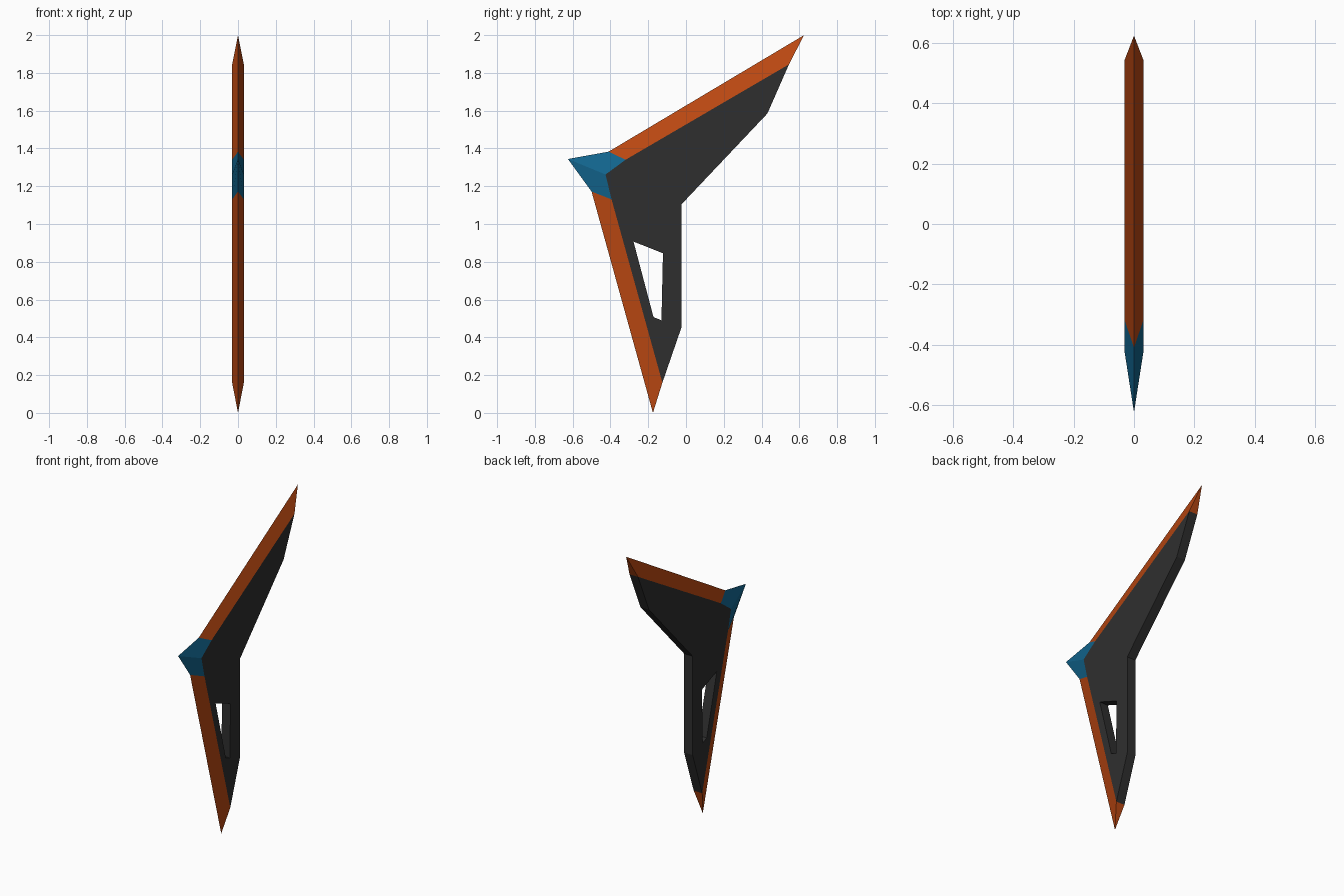
import bpy
import bmesh

HALF = 0.031  # half thickness of the blade

cube = bpy.data.objects.get("Cube")
if cube:
    bpy.data.objects.remove(cube, do_unlink=True)


def material(name, rgb):
    mat = bpy.data.materials.new(name)
    mat.use_nodes = True
    mat.diffuse_color = (*rgb, 1)
    mat.node_tree.nodes["Principled BSDF"].inputs["Base Color"].default_value = (*rgb, 1)
    return mat


def finish(name, bm, mat):
    bmesh.ops.recalc_face_normals(bm, faces=bm.faces)
    mesh = bpy.data.meshes.new(name)
    bm.to_mesh(mesh)
    bm.free()
    mesh.materials.append(mat)
    obj = bpy.data.objects.new(name, mesh)
    bpy.context.collection.objects.link(obj)
    return obj


def plate(name, loops, mat):
    """Flat plate from (y, z) outlines; later loops are holes."""
    bm = bmesh.new()
    edges = []
    for loop in loops:
        verts = [bm.verts.new((-HALF, y, z)) for y, z in loop]
        edges += [bm.edges.new((a, b)) for a, b in zip(verts, verts[1:] + verts[:1])]
    bmesh.ops.triangle_fill(bm, edges=edges, use_beauty=True, normal=(-1, 0, 0))
    result = bmesh.ops.extrude_face_region(bm, geom=bm.faces[:], use_keep_orig=True)
    moved = [v for v in result["geom"] if isinstance(v, bmesh.types.BMVert)]
    bmesh.ops.translate(bm, verts=moved, vec=(2 * HALF, 0, 0))
    return finish(name, bm, mat)


def wedge(name, panels, mat):
    """Sharpened edge: ridge points on the centre plane, base points on both sides."""
    bm = bmesh.new()
    for ridge, base in panels:
        for side in (-HALF, HALF):
            points = [(0, *p) for p in ridge] + [(side, *p) for p in reversed(base)]
            bm.faces.new([bm.verts.new(p) for p in points])
        # close both ends of the wedge
        for r, b in ((ridge[0], base[0]), (ridge[-1], base[-1])):
            bm.faces.new([bm.verts.new(p) for p in ((0, *r), (-HALF, *b), (HALF, *b))])
    bmesh.ops.remove_doubles(bm, verts=bm.verts, dist=0.0001)
    return finish(name, bm, mat)


orange = material("burnt orange", (0.50, 0.065, 0.006))
charcoal = material("charcoal", (0.028, 0.028, 0.028))
blue = material("deep blue", (0.006, 0.13, 0.27))

# Shared corners, as (y, z)
low_tip, low_base = (-0.175, 0.0), (-0.125, 0.16)
high_tip, high_base = (0.625, 2.0), (0.545, 1.845)
nose = (-0.625, 1.344)
top_ridge, top_base = (-0.41, 1.383), (-0.32, 1.34)
low_ridge, nose_low = (-0.50, 1.172), (-0.394, 1.13)
nose_mid = (-0.426, 1.262)

# Blade body with its slot
body = [low_base, (-0.025, 0.45), (-0.025, 1.103), (0.431, 1.585), high_base,
        top_base, nose_mid, nose_low]
slot = [(-0.278, 0.907), (-0.122, 0.845), (-0.13, 0.49), (-0.172, 0.507)]
plate("blade_body", [body, slot], charcoal)

# Sharpened edges
wedge("upper_edge", [([top_ridge, high_tip], [top_base, high_base])], orange)
wedge("lower_edge", [([low_tip, low_ridge], [low_base, nose_low])], orange)

# Pointed nose between the two edges
wedge("nose_point", [([top_ridge, nose], [top_base, nose_mid]),
                     ([nose, low_ridge], [nose_mid, nose_low])], blue)
